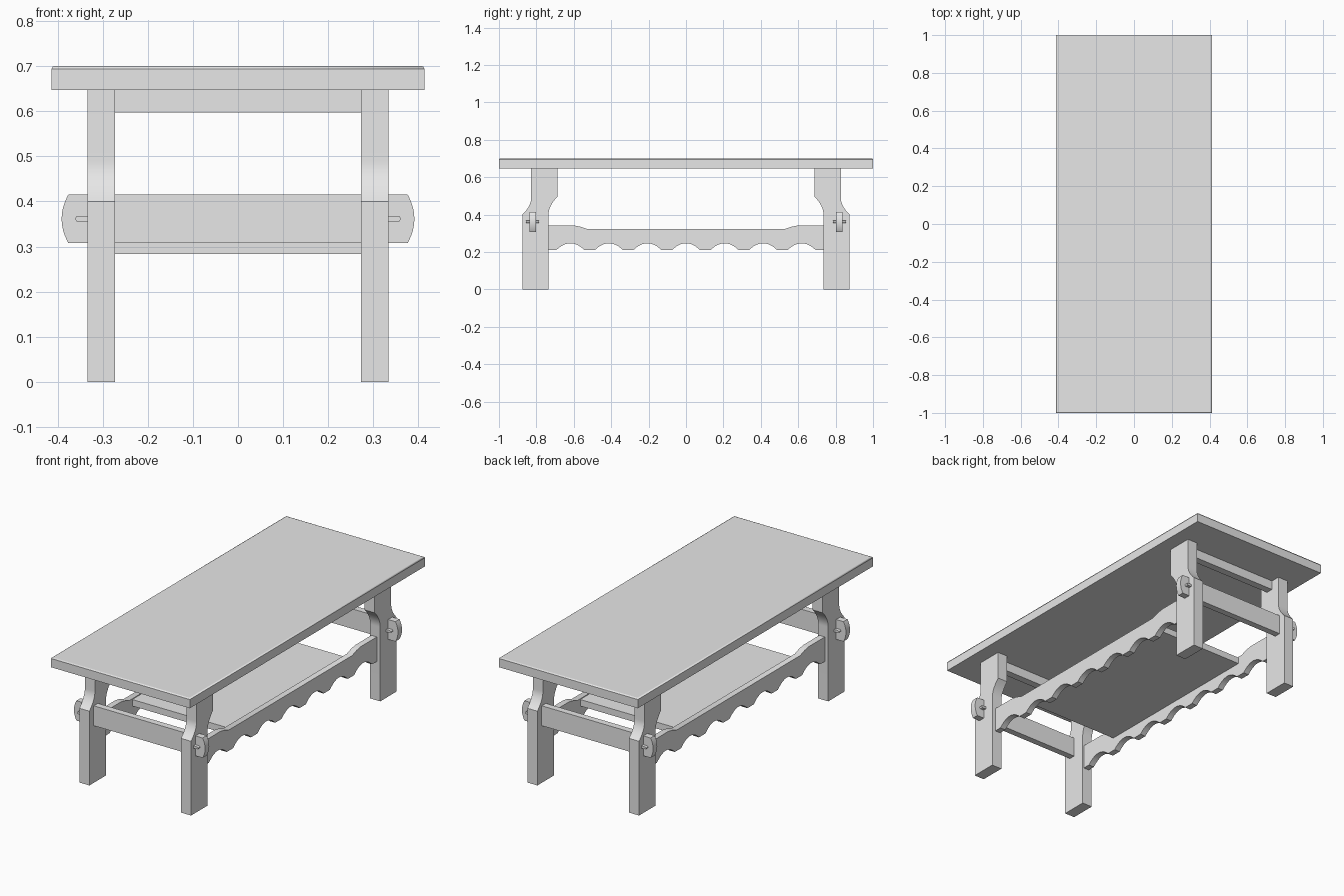
import bpy, bmesh, math

if "Cube" in bpy.data.objects:
    bpy.data.objects.remove(bpy.data.objects["Cube"], do_unlink=True)

mat = bpy.data.materials.new("plain_grey")
mat.use_nodes = True
grey = (0.8, 0.8, 0.8, 1)
mat.diffuse_color = grey
mat.node_tree.nodes["Principled BSDF"].inputs["Base Color"].default_value = grey


def prism(name, outline, axis, lo, hi, mirror=""):
    """Extrude a 2D outline along an axis, then mirror it across the centre."""
    place = {"x": lambda a, b, d: (d, a, b),
             "y": lambda a, b, d: (a, d, b)}[axis]
    bm = bmesh.new()
    face = bm.faces.new([bm.verts.new(place(a, b, lo)) for a, b in outline])
    out = bmesh.ops.extrude_face_region(bm, geom=[face])
    verts = [g for g in out["geom"] if isinstance(g, bmesh.types.BMVert)]
    bmesh.ops.translate(bm, verts=verts, vec=place(0, 0, hi - lo))
    bmesh.ops.recalc_face_normals(bm, faces=bm.faces)
    me = bpy.data.meshes.new(name)
    bm.to_mesh(me)
    bm.free()
    me.materials.append(mat)
    ob = bpy.data.objects.new(name, me)
    bpy.context.collection.objects.link(ob)
    if mirror:
        mod = ob.modifiers.new("Mirror", "MIRROR")
        mod.use_axis = ("x" in mirror, "y" in mirror, False)
        mod.use_mirror_merge = False
    bpy.ops.object.select_all(action="DESELECT")
    ob.select_set(True)
    bpy.context.view_layer.objects.active = ob
    bpy.ops.object.shade_smooth_by_angle(angle=math.radians(30))
    return ob


def rect(a0, a1, b0, b1):
    return [(a0, b0), (a1, b0), (a1, b1), (a0, b1)]


# Table top with a small chamfer round the upper edge
c = 0.006
top = prism("table_top", rect(-0.413, 0.413, 0.647, 0.70), "y", -1, 1)
bm = bmesh.new()
bm.from_mesh(top.data)
edges = [e for e in bm.edges if all(v.co.z > 0.69 for v in e.verts)]
bmesh.ops.bevel(bm, geom=edges, offset=c, segments=2, profile=0.5, affect="EDGES")
bm.to_mesh(top.data)
bm.free()

# Legs: the upper part steps inwards through two hollow curves
n = 10
steps = [i / n for i in range(n + 1)]
outer = [(0.828 + 0.047 * (1 - t) ** 2, 0.40 + 0.09 * t) for t in steps]
inner = [(0.735 - 0.047 * (1 - t) ** 2, 0.495 - 0.095 * t) for t in steps]
leg = [(0.735, 0), (0.875, 0)] + outer + [(0.828, 0.647), (0.688, 0.647)] + inner
prism("leg", leg, "x", 0.273, 0.333, "xy")

# Cross stretchers with rounded tenons passing through the legs
arc = [(0.376 + 0.015 * math.cos(a), 0.3615 + 0.0535 * math.sin(a))
       for a in [math.radians(-90 + 15 * i) for i in range(13)]]
arc = [(0.376 + 0.015 * (1 - ((z - 0.3615) / 0.0535) ** 2), z) for _, z in arc]
prism("cross_stretcher", arc + [(-x, z) for x, z in reversed(arc)],
      "y", 0.803, 0.838, "y")

# Wedge pins locking the tenons
pin = [(0.333, 0.355)] + [(0.354 + 0.0065 * math.cos(a), 0.3615 + 0.0065 * math.sin(a))
       for a in [math.radians(-90 + 22.5 * i) for i in range(9)]] + [(0.333, 0.368)]
prism("wedge_pin", pin, "y", 0.786, 0.855, "xy")

# Upper cross rails under the top
prism("upper_cross_rail", rect(-0.273, 0.273, 0.597, 0.647), "y", 0.737, 0.777, "y")

# Long side rails with seven scallops underneath
rail = [(0.735, 0.342), (0.60, 0.342), (0.565, 0.336), (0.525, 0.322),
        (-0.525, 0.322), (-0.565, 0.336), (-0.60, 0.342), (-0.735, 0.342),
        (-0.735, 0.21)]
for k in range(-3, 4):
    for i in range(13):
        u = -1 + i / 6
        rail.append((0.206 * k + 0.076 * u, 0.21 + 0.037 * (1 - u * u)))
rail.append((0.735, 0.21))
prism("side_rail", rail, "x", 0.28, 0.313, "x")

# Lower shelf between the side rails
prism("lower_shelf", rect(-0.28, 0.28, 0.283, 0.318), "y", -0.50, 0.50)
